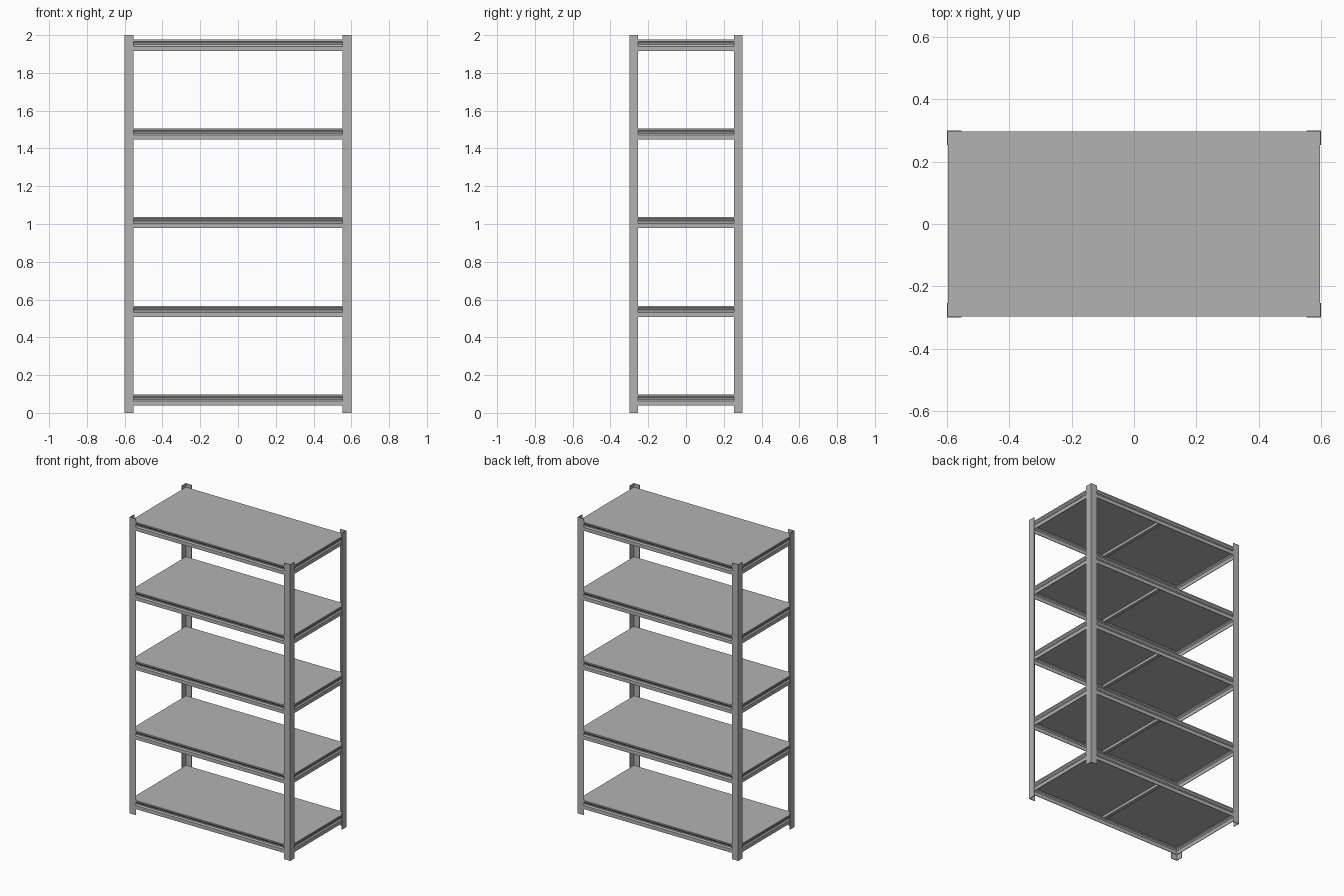
import bpy, bmesh
from mathutils import Matrix, Vector

cube = bpy.data.objects.get("Cube")
if cube:
    bpy.data.objects.remove(cube, do_unlink=True)

steel = bpy.data.materials.new("grey_steel")
steel.use_nodes = True
grey = (0.45, 0.45, 0.45, 1)
steel.diffuse_color = grey
steel.node_tree.nodes["Principled BSDF"].inputs["Base Color"].default_value = grey

W, D, H = 0.6, 0.3, 2.0      # half width, half depth, height
T = 0.004                    # sheet thickness
LEG = 0.047                  # post flange width
BEAM = 0.058                 # beam height
TOPS = [0.097 + 0.4695 * i for i in range(5)]


def extrude(name, profile, origin, u, v, along):
    """Sweep a closed 2D profile, laid out on axes u and v, along a vector."""
    u, v, along, origin = map(Vector, (u, v, along, origin))
    bm = bmesh.new()
    face = bm.faces.new([bm.verts.new(origin + u * a + v * b) for a, b in profile])
    out = bmesh.ops.extrude_face_region(bm, geom=[face])
    moved = [g for g in out["geom"] if isinstance(g, bmesh.types.BMVert)]
    bmesh.ops.translate(bm, verts=moved, vec=along)
    bmesh.ops.recalc_face_normals(bm, faces=bm.faces)
    mesh = bpy.data.meshes.new(name)
    bm.to_mesh(mesh)
    bm.free()
    mesh.materials.append(steel)
    obj = bpy.data.objects.new(name, mesh)
    bpy.context.collection.objects.link(obj)
    return obj


# Corner posts: L-shaped angle sections
angle = [(0, 0), (LEG, 0), (LEG, T), (T, T), (T, LEG), (0, LEG)]
for sx, side in ((1, "left"), (-1, "right")):
    for sy, end in ((1, "back"), (-1, "front")):
        extrude(f"{end}_{side}_post", angle, (sx * W, sy * D, 0),
                (-sx, 0, 0), (0, -sy, 0), (0, 0, H))

# Beam section: upright lip, sloping step inwards, lower web (a inwards, b up)
outer = [(0, 0), (0.0, -0.008), (0.007, -0.018), (0.007, -0.026),
         (0, -0.034), (0, -BEAM)]
beam = outer + [(a + T, b) for a, b in reversed(outer)]

for i, top in enumerate(TOPS, 1):
    x, y = W - T, D - T
    for s, end in ((1, "back"), (-1, "front")):
        extrude(f"shelf_{i}_{end}_beam", beam, (-x, s * y, top),
                (0, -s, 0), (0, 0, 1), (2 * x, 0, 0))
    for s, side in ((1, "left"), (-1, "right")):
        extrude(f"shelf_{i}_{side}_beam", beam, (s * x, -y, top),
                (-s, 0, 0), (0, 0, 1), (0, 2 * y, 0))

    # Shelf board resting flush with the beam tops
    board = [(-x, 0), (x, 0), (x, -0.008), (-x, -0.008)]
    extrude(f"shelf_{i}_board", board, (0, -y, top + 0.0005),
            (1, 0, 0), (0, 0, 1), (0, 2 * y, 0))

    # Middle cross brace under the board
    brace = [(-0.012, 0), (0.012, 0), (0.012, -0.018), (-0.012, -0.018)]
    extrude(f"shelf_{i}_brace", brace, (0, -y + 0.011, top - 0.007),
            (1, 0, 0), (0, 0, 1), (0, 2 * (y - 0.011), 0))
